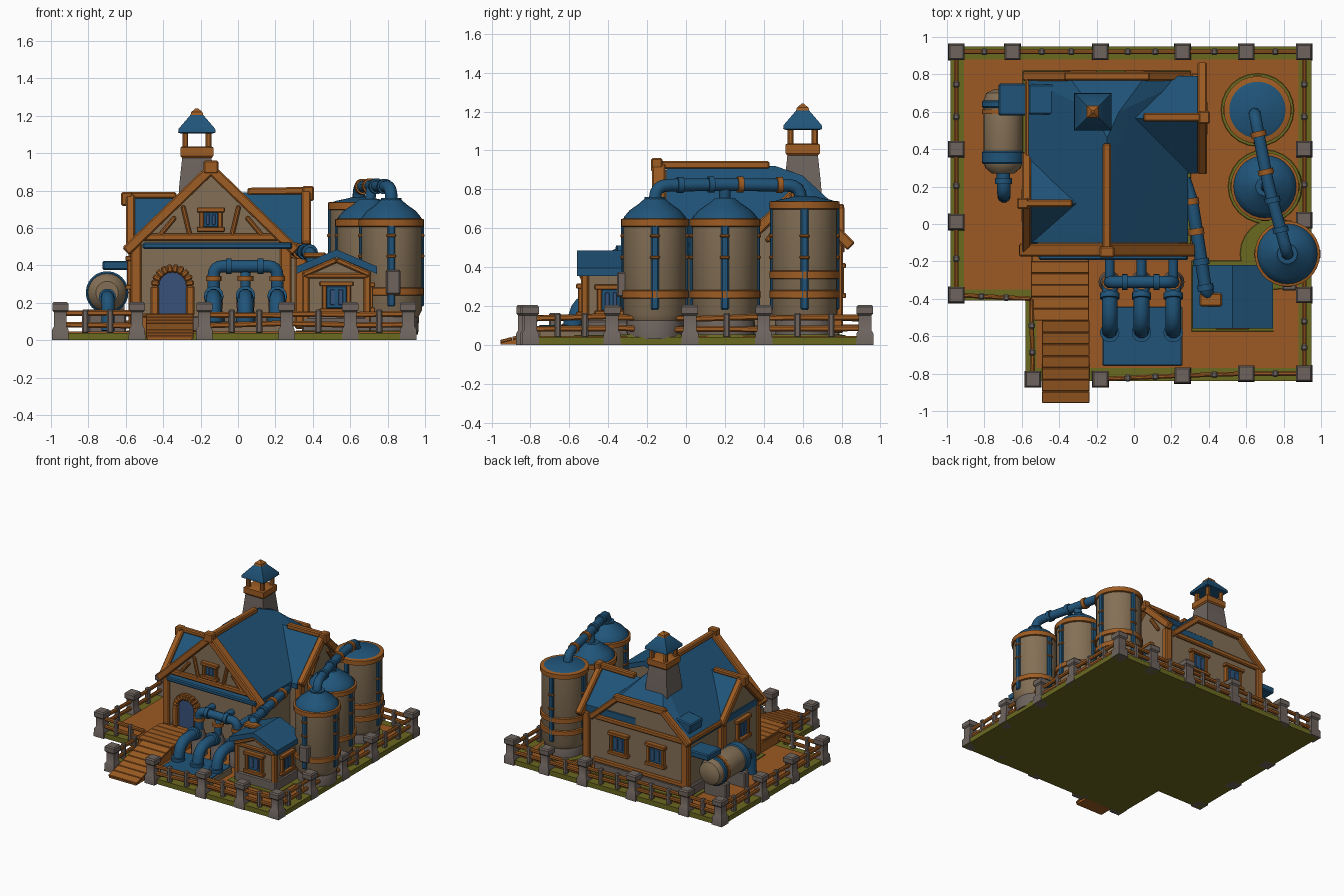
import bpy, bmesh, math, random
from mathutils import Vector, Matrix

if "Cube" in bpy.data.objects:
    bpy.data.objects.remove(bpy.data.objects["Cube"])
random.seed(4)

def mat(name, r, g, b):
    m = bpy.data.materials.new(name)
    lin = [((c / 255 + 0.055) / 1.055) ** 2.4 for c in (r, g, b)]
    m.diffuse_color = (*lin, 1)
    m.use_nodes = True
    m.node_tree.nodes["Principled BSDF"].inputs["Base Color"].default_value = m.diffuse_color
    return m
BLUE = mat("roof blue", 32, 84, 121)
WOOD = mat("orange wood", 158, 92, 35)
WALL = mat("tan plaster", 132, 112, 86)
STONE = mat("grey stone", 110, 100, 94)
DIRT = mat("brown dirt", 156, 90, 36)
GRASS = mat("olive grass", 106, 104, 32)
DOOR = mat("door blue", 56, 82, 122)

def finish(name, bm, m, angle=35):
    bmesh.ops.recalc_face_normals(bm, faces=bm.faces)
    me = bpy.data.meshes.new(name)
    bm.to_mesh(me); bm.free()
    me.materials.append(m)
    me.polygons.foreach_set("use_smooth", [True] * len(me.polygons))
    me.set_sharp_from_angle(angle=math.radians(angle))
    ob = bpy.data.objects.new(name, me)
    bpy.context.collection.objects.link(ob)
    return ob

def box(name, c, s, m, rot=None, bev=0.008):
    bm = bmesh.new()
    bmesh.ops.create_cube(bm, size=1)
    bmesh.ops.scale(bm, vec=s, verts=bm.verts)
    bmesh.ops.bevel(bm, geom=bm.edges[:], offset=min(bev, min(s) * 0.3), segments=1, affect='EDGES')
    bm.transform(Matrix.Translation(c) @ (rot.to_4x4() if rot else Matrix()))
    return finish(name, bm, m, 20)

def beam(name, a, b, w, h, m):
    a, b = Vector(a), Vector(b)
    d = b - a
    return box(name, (a + b) / 2, (w, h, d.length), m, d.to_track_quat('Z', 'Y').to_matrix())

def prism(name, pts, axis, lo, hi, m):
    # extrude a 2D outline along x, y or z
    put = {'x': lambda p, t: (t, p[0], p[1]), 'y': lambda p, t: (p[0], t, p[1]), 'z': lambda p, t: (p[0], p[1], t)}[axis]
    bm = bmesh.new()
    f = bm.faces.new([bm.verts.new(put(p, lo)) for p in pts])
    r = bmesh.ops.extrude_face_region(bm, geom=[f])
    off = Vector(put((0, 0), hi - lo))
    bmesh.ops.translate(bm, vec=off, verts=[v for v in r['geom'] if isinstance(v, bmesh.types.BMVert)])
    return finish(name, bm, m, 20)

def hull(name, pts, m):
    bm = bmesh.new()
    for p in pts: bm.verts.new(p)
    bmesh.ops.convex_hull(bm, input=bm.verts)
    return finish(name, bm, m, 10)

def lathe(name, prof, n, loc, m, rot=0.0, tilt=None):
    bm = bmesh.new()
    rings = [[bm.verts.new((r * math.cos(rot + 2 * math.pi * i / n), r * math.sin(rot + 2 * math.pi * i / n), z))
              for i in range(n)] for r, z in prof]
    for a, b in zip(rings, rings[1:]):
        for i in range(n):
            bm.faces.new((a[i], a[(i + 1) % n], b[(i + 1) % n], b[i]))
    bm.faces.new(rings[0]); bm.faces.new(rings[-1])
    bm.transform(Matrix.Translation(loc) @ (tilt.to_4x4() if tilt else Matrix()))
    return finish(name, bm, m)

def square(name, prof, x, y, m):
    return lathe(name, [(r * math.sqrt(2), z) for r, z in prof], 4, (x, y, 0), m, math.pi / 4)

def collar(name, p, d, r, w, m):
    return lathe(name, [(r, -w / 2), (r, w / 2)], 14, p, m, 0, Vector(d).to_track_quat('Z', 'Y').to_matrix())

def pipe(name, pts, r, m, bend=0.06):
    # polyline with rounded corners swept by a circle
    P = [Vector(p) for p in pts]
    path = [P[0]]
    for a, b, c in zip(P, P[1:], P[2:]):
        s, e = b + (a - b).normalized() * bend, b + (c - b).normalized() * bend
        path += [s.lerp(b, t).lerp(b.lerp(e, t), t) for t in (0, .25, .5, .75, 1)]
    path.append(P[-1])
    cu = bpy.data.curves.new(name, 'CURVE')
    cu.dimensions = '3D'; cu.bevel_depth = r; cu.bevel_resolution = 3; cu.use_fill_caps = True
    sp = cu.splines.new('POLY'); sp.points.add(len(path) - 1)
    for q, p in zip(sp.points, path): q.co = (*p, 1)
    tmp = bpy.data.objects.new("tmp", cu)
    bpy.context.collection.objects.link(tmp)
    dg = bpy.context.evaluated_depsgraph_get()
    me = bpy.data.meshes.new_from_object(tmp.evaluated_get(dg))
    bpy.data.objects.remove(tmp)
    bm = bmesh.new(); bm.from_mesh(me)
    return finish(name, bm, m, 50)

def window(name, c, ang, w=0.11, h=0.13):
    # ang = 0 faces the front; local -y is outward
    R = Matrix.Rotation(ang, 3, 'Z')
    def part(n, x, y, z, s, m): box(name + n, Vector(c) + R @ Vector((x, y, z)), s, m, R, 0.004)
    part("_shutter", 0, 0, 0, (w, 0.02, h), BLUE)
    for s in (-1, 1):
        part("_pane", s * w * .2, -0.01, 0, (w * .22, 0.008, h * .7), DOOR)
        part("_jamb", s * (w / 2 + .01), -0.005, 0, (0.024, 0.035, h + .02), WOOD)
        part("_sill", 0, -0.01, s * (h / 2 + .012), (w + .07, 0.045, 0.026), WOOD)

# ground
prism("ground", [(-.98, -.41), (-.58, -.41), (-.58, -.84), (.95, -.84), (.95, .95), (-.98, .95)], 'z', 0, .04, GRASS)
prism("dirt", [(-.91, -.35), (-.52, -.35), (-.52, -.77), (.88, -.77), (.88, .88), (-.91, .88)], 'z', .03, .046, DIRT)
box("house_grass", (-.145, .325, .047), (.90, .99, .008), GRASS)
box("shed_grass", (.527, -.385, .047), (.44, .38, .008), GRASS)

# fence
loop = [(-.54, -.83), (-.55, -.40), (-.95, -.38), (-.95, .01), (-.95, .40), (-.95, .92), (-.65, .92), (-.18, .92), (.26, .92),
        (.60, .92), (.91, .92), (.91, .40), (.91, .02), (.91, -.38), (.91, -.80), (.60, -.80), (.26, -.81), (-.18, -.83)]
for i, (x, y) in enumerate(loop):
    if i != 1:
        square("fence_post", [(.045, 0), (.043, .06), (.033, .075), (.033, .15), (.043, .16), (.043, .195), (.035, .205)], x, y, STONE)
for a, b in zip(loop, loop[1:]):
    for z in (.085, .14):
        j = [random.uniform(-.008, .008) for _ in range(2)]
        beam("fence_rail", (*a, z + j[0]), (*b, z + j[1]), .024, .03, WOOD)
    n = 2 if math.dist(a, b) > .4 else 1
    for i in range(n):
        t = (i + 1) / (n + 1)
        box("fence_stake", (a[0] + (b[0] - a[0]) * t, a[1] + (b[1] - a[1]) * t, .10), (.035, .035, .13), STONE)

# entrance ramp with planks
prism("ramp", [(-.955, .002), (-.955, .012), (-.5, .13), (-.15, .13), (-.15, .002)], 'x', -.485, -.245, WOOD)
box("landing", (-.395, -.33, .085), (.31, .34, .09), WOOD)
for i in range(12):
    y = -.925 + i * .063
    z = min(.13, .012 + (y + .955) * .26) + .005
    up = y > -.5
    box("plank", (-.395 if up else -.365, y, z), (.31 if up else .255, .062, .016), WOOD,
        Matrix.Rotation(0 if up else math.atan(.26), 3, 'X'), .003)

# main house: foundation, walls, clipped-gable roof, side wings
box("foundation", (-.145, .325, .08), (.84, .93, .10), STONE)
box("walls", (-.145, .325, .30), (.80, .89, .46), WALL)
hull("main_roof", [(x, y, z) for x in (-.57, .29) for y in (-.10, .775) for z in (.52, .47)]
     + [(-.145, -.10, .92), (-.145, .46, .92), (-.21, .60, .87), (-.08, .60, .87), (-.34, .775, .71), (.05, .775, .71)], BLUE)
prism("front_gable", [(-.54, .1), (.25, .1), (.25, .52), (-.145, .9), (-.54, .52)], 'y', -.135, 0, WALL)
prism("back_gable", [(-.54, .1), (.25, .1), (.25, .52), (.05, .69), (-.34, .69), (-.54, .52)], 'y', .6, .785, WALL)
prism("right_wing_wall", [(.30, .1), (.785, .1), (.785, .53), (.565, .77), (.30, .50)], 'x', 0, .355, WALL)
prism("right_wing_roof", [(.27, .47), (.27, .51), (.565, .79), (.79, .57), (.79, .49)], 'x', -.1, .34, BLUE)
prism("left_wing_wall", [(-.10, .1), (.35, .1), (.35, .50), (.11, .75), (-.10, .50)], 'x', -.565, 0, WALL)
prism("left_wing_roof", [(-.13, .47), (-.13, .51), (.11, .77), (.37, .51), (.37, .47)], 'x', -.55, -.2, BLUE)
for s in (-1, 1):
    beam("front_rake", (-.145, -.14, .915), (-.145 + s * .455, -.14, .475), .07, .055, WOOD)
    beam("gable_brace", (-.145 + s * .11, -.138, .55), (-.145 + s * .15, -.138, .72), .03, .025, WOOD)
    beam("gable_strut", (-.145 + s * .29, -.138, .54), (-.145 + s * .19, -.138, .66), .03, .025, WOOD)
    beam("left_rake", (-.575, .11, .765), (-.575, .11 + s * .26, .485), .05, .05, WOOD)
    beam("right_rake", (.365, .565, .785), (.365, .565 + s * .285, .505), .05, .055, WOOD)
    beam("right_brace", (.36, .565 + s * .15, .53), (.36, .565 + s * .06, .66), .03, .025, WOOD)
    beam("back_rake", (-.145 + s * .20, .79, .70), (-.145 + s * .44, .79, .485), .05, .045, WOOD)
beam("front_ridge", (-.145, -.175, .925), (-.145, .43, .925), .045, .04, WOOD)
box("ridge_end", (-.145, -.15, .925), (.08, .06, .07), WOOD)
beam("left_ridge", (-.62, .11, .775), (-.33, .11, .775), .04, .035, WOOD)
box("left_ridge_end", (-.595, .11, .755), (.06, .06, .075), WOOD)
beam("right_ridge", (.05, .57, .795), (.40, .57, .80), .045, .04, WOOD)
box("right_ridge_end", (.375, .57, .785), (.06, .07, .08), WOOD)
box("front_gable_beam", (-.145, -.14, .55), (.72, .035, .04), WOOD)
box("front_awning", (-.11, -.155, .505), (.80, .075, .035), BLUE)
box("back_eave_beam", (-.145, .79, .70), (.46, .045, .05), WOOD)
box("back_cross_beam", (-.145, .788, .50), (.80, .03, .04), WOOD)
box("left_eave_beam", (-.565, .56, .505), (.035, .48, .04), WOOD)
for x, y in ((-.545, -.12), (.255, -.12), (-.545, .775), (.335, .78), (.335, .31), (-.555, .34)):
    box("corner_post", (x, y, .29), (.06, .055, .46), WOOD)
box("back_sill", (-.145, .785, .15), (.84, .03, .04), WOOD)
# roof boxes at the back left, above the tank
box("dormer", (-.47, .665, .60), (.18, .16, .08), BLUE, Matrix.Rotation(-.15, 3, 'Y'))
box("tank_hood", (-.63, .665, .40), (.19, .17, .05), BLUE)
# arched door
arch = [(-.35 + math.cos(math.pi * i / 10) * .085, .29 + math.sin(math.pi * i / 10) * .085) for i in range(11)]
prism("door", [(-.265, .13)] + arch + [(-.435, .13)], 'y', -.15, -.12, DOOR)
rim = [(-.255, -.15, .13)] + [(x * 1.12 + .042, -.15, (z - .29) * 1.12 + .29) for x, z in arch] + [(-.445, -.15, .13)]
for a, b in zip(rim, rim[1:]): beam("door_arch", a, b, .055, .045, WOOD)
# windows
window("gable_window", (-.145, -.138, .645), 0, .08, .08)
for x in (-.29, .04): window("back_window", (x, .79, .33), math.pi)
window("right_window", (.36, .565, .36), math.pi / 2)
window("left_window", (-.57, .10, .36), -math.pi / 2)

# chimney lantern
cx, cy = -.22, .60
square("chimney", [(.105, .60), (.095, .82), (.078, .98)], cx, cy, STONE)
square("chimney_rim", [(.08, .975), (.088, .985), (.088, 1.03), (.08, 1.035)], cx, cy, WOOD)
for i in (-1, 1):
    for j in (-1, 1):
        box("lantern_post", (cx + i * .062, cy + j * .062, 1.075), (.032, .032, .10), WOOD)
square("lantern_roof", [(.085, 1.105), (.10, 1.11), (.098, 1.13), (.025, 1.215)], cx, cy, BLUE)
square("lantern_cap", [(.034, 1.205), (.03, 1.22), (.006, 1.24)], cx, cy, WOOD)

# silos: x, y, radius, wall top, roof tip, brown bands
for x, y, r, top, tip, bands in ((.82, -.16, .163, .64, .755, (.26,)), (.70, .20, .170, .64, .755, (.26,)),
                                 (.66, .61, .168, .73, .765, (.26, .36))):
    lathe("silo_grass", [(r + .03, .04), (r + .025, .052)], 24, (min(x, .95 - r - .03), y, 0), GRASS)
    lathe("silo_base", [(r - .02, .03), (r - .015, .12), (r - .03, .15)], 24, (x, y, 0), STONE)
    lathe("silo_body", [(r - .02, .12), (r, .16), (r, top)], 28, (x, y, 0), WALL)
    for b in bands + (top - .012,):
        lathe("silo_band", [(r, b - .022), (r + .012, b - .018), (r + .012, b + .018), (r, b + .022)], 28, (x, y, 0), WOOD)
    h = tip - top
    lathe("silo_roof", [(r, top), (r - .004, top + h * .15), (r * .8, top + h * .45), (r * .5, top + h * .75), (.05, tip)],
          28, (x, y, 0), BLUE)
    for k in range(4):
        a = k * math.pi / 2
        R = Matrix.Rotation(a, 3, 'Z')
        box("silo_strip", (x + r * math.cos(a), y + r * math.sin(a), (top + .16) / 2), (.022, .04, top - .2), BLUE, R)
        for z in (.45, .56):
            box("silo_strip_clip", (x + r * math.cos(a), y + r * math.sin(a), z), (.03, .05, .02), WOOD, R)
box("silo_control_box", (.83, -.33, .31), (.08, .05, .13), STONE)
# overhead pipe linking the silos
A, B, C = (.82, -.16, .82), (.72, .20, .825), (.645, .59, .82)
pipe("silo_pipe", [(.82, -.16, .70), A, B, C, (.645, .59, .74)], .033, BLUE, .07)
d = Vector(C) - Vector(A)
for t in (.18, .40, .60, .86):
    p = Vector(A).lerp(Vector(B), t * 2) if t < .5 else Vector(B).lerp(Vector(C), t * 2 - 1)
    collar("silo_pipe_collar", p, d, .042, .03, BLUE if t < .5 else WOOD)
collar("silo_pipe_foot", (.82, -.16, .745), (0, 0, 1), .055, .03, BLUE)
pipe("middle_silo_pipe", [(.70, .20, .70), (.715, .20, .82)], .03, BLUE)

# shed
prism("shed_walls", [(.355, .04), (.70, .04), (.70, .37), (.527, .455), (.355, .37)], 'y', -.53, -.24, WALL)
box("shed_base", (.527, -.385, .08), (.37, .31, .09), STONE)
for s in (-1, 1):
    prism("shed_roof", [(.527, .485), (.527 + s * .215, .395), (.527 + s * .215, .355), (.527, .445)], 'y', -.56, -.22, BLUE)
    beam("shed_rake", (.527, -.535, .43), (.527 + s * .18, -.535, .35), .025, .03, WOOD)
    for y in (-.52, -.25): box("shed_corner", (.527 + s * .165, y, .23), (.04, .04, .28), WOOD)
box("shed_beam", (.527, -.53, .345), (.34, .025, .03), WOOD)
window("shed_window", (.527, -.532, .23), 0, .11, .12)
window("shed_side_window", (.70, -.385, .23), math.pi / 2, .10, .11)
# pipe from house roof to shed
pipe("shed_pipe", [(.27, .24, .47), (.31, .12, .48), (.385, -.36, .47), (.41, -.40, .40)], .034, BLUE, .04)
for t in (0, .35, .7, 1):
    collar("shed_pipe_collar", Vector((.305, .12, .48)).lerp(Vector((.382, -.34, .47)), t), (.075, -.48, 0), .043, .035, WOOD if t < .5 else BLUE)
box("shed_pipe_bracket", (.41, -.405, .455), (.12, .07, .03), WOOD)

# front pumps: manifold, three arched outlets and a basin
box("basin", (.045, -.60, .065), (.43, .32, .06), WALL)
box("basin_water", (.045, -.60, .097), (.42, .31, .008), BLUE)
pipe("manifold", [(-.13, -.31, .12), (-.13, -.31, .395), (.21, -.31, .395), (.21, -.31, .12)], .033, BLUE, .05)
for x in (-.13, .04, .21):
    pipe("feed_pipe", [(x, -.12, .36), (x, -.31, .36), (x, -.31, .10)], .026, BLUE, .04)
    pipe("outlet", [(x, -.30, .20), (x, -.40, .24), (x, -.55, .22), (x, -.58, .07)], .042, BLUE, .07)
    collar("outlet_foot", (x, -.58, .11), (0, 0, 1), .052, .03, BLUE)
    collar("outlet_neck", (x, -.385, .235), (0, -1, .3), .052, .03, BLUE)
    lathe("pump", [(.06, .04), (.06, .13), (.045, .16), (.05, .20), (.035, .25)], 14, (x, -.31, 0), STONE)
    collar("riser_collar", (x, -.31, .33), (0, 0, 1), .042, .025, WOOD)
for x in (-.05, .12): collar("manifold_collar", (x, -.31, .395), (1, 0, 0), .043, .03, BLUE)

# horizontal tank on the left
T = Matrix.Rotation(-math.pi / 2, 3, 'X')
at = (-.70, 0, .255)
lathe("tank", [(.06, .27), (.095, .30), (.105, .33), (.105, .66), (.09, .70), (.05, .72)], 24, at, WALL, 0, T)
for a, b in ((.32, .39), (.62, .66)):
    lathe("tank_band", [(.105, a), (.114, a + .008), (.114, b - .008), (.105, b)], 24, at, BLUE, 0, T)
collar("tank_ring", (-.70, .60, .255), (0, 1, 0), .113, .025, WOOD)
for y in (.36, .60): box("tank_cradle", (-.70, y, .10), (.20, .06, .13), STONE)
pipe("tank_nozzle", [(-.70, .30, .23), (-.695, .16, .23), (-.695, .15, .05)], .036, BLUE, .06)
collar("tank_nozzle_collar", (-.698, .23, .23), (0, 1, 0), .046, .03, BLUE)
